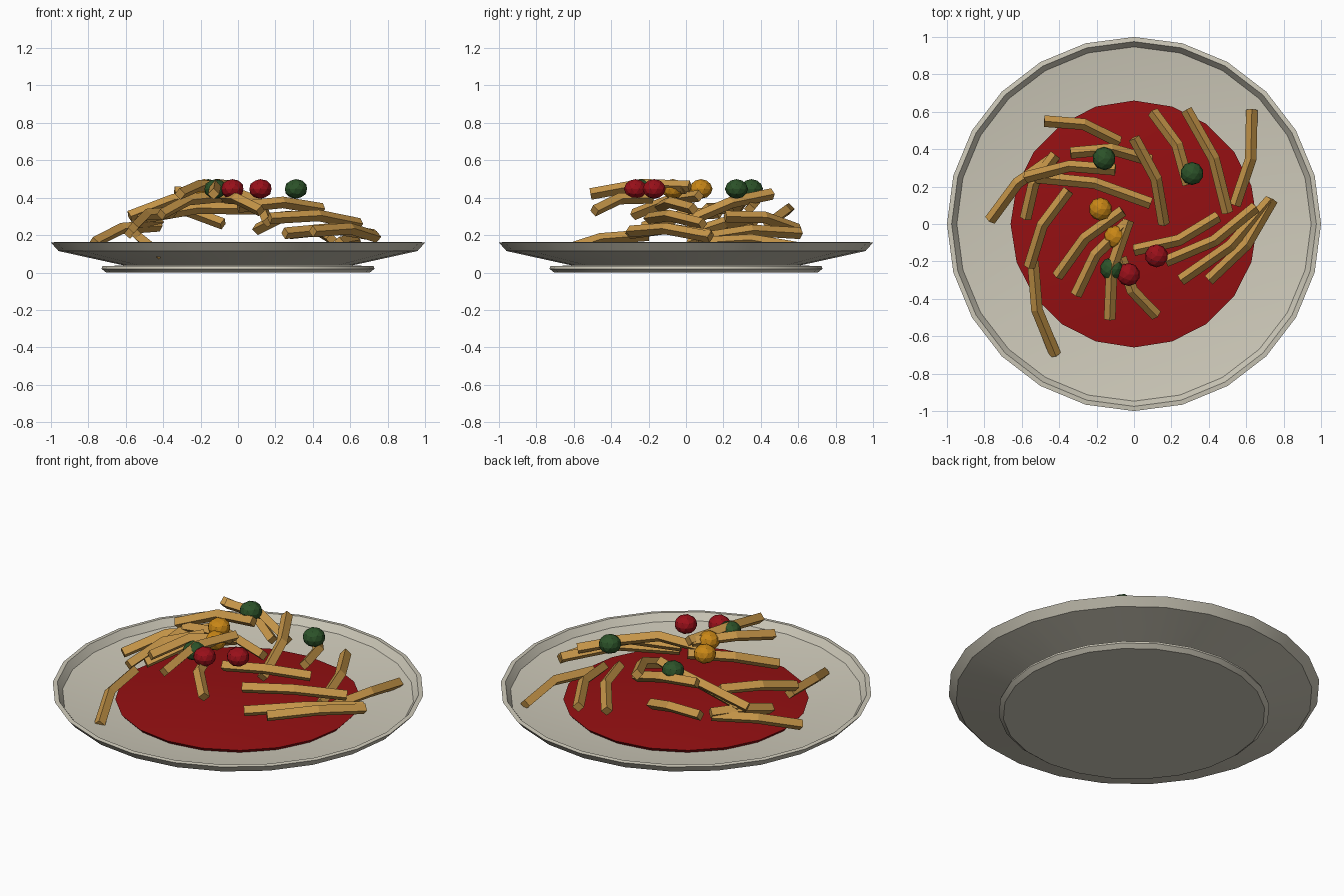
import bpy, bmesh, math
from mathutils import Vector

if "Cube" in bpy.data.objects:
    bpy.data.objects.remove(bpy.data.objects["Cube"])


def material(name, rgb):
    m = bpy.data.materials.new(name)
    m.diffuse_color = (*rgb, 1)
    m.use_nodes = True
    m.node_tree.nodes["Principled BSDF"].inputs["Base Color"].default_value = m.diffuse_color
    return m


CERAMIC = material("cream ceramic", (0.62, 0.59, 0.49))
SAUCE = material("tomato sauce", (0.30, 0.005, 0.006))
PASTA = material("golden pasta", (0.56, 0.30, 0.065))
RED = material("red vegetable", (0.32, 0.005, 0.01))
YELLOW = material("yellow vegetable", (0.58, 0.24, 0.008))
GREEN = material("green vegetable", (0.025, 0.085, 0.022))


def finish(bm, name, mat, smooth=False):
    bmesh.ops.recalc_face_normals(bm, faces=bm.faces)
    me = bpy.data.meshes.new(name)
    bm.to_mesh(me)
    bm.free()
    me.materials.append(mat)
    if smooth:
        me.shade_smooth()
        me.set_sharp_from_angle(angle=math.radians(30))
    ob = bpy.data.objects.new(name, me)
    bpy.context.collection.objects.link(ob)
    return ob


def lathe(name, profile, sides, mat):
    """Revolve (radius, z) points; radius 0 closes to a pole."""
    bm = bmesh.new()
    rings = []
    for r, z in profile:
        if r == 0:
            rings.append([bm.verts.new((0, 0, z))] * sides)
        else:
            rings.append([bm.verts.new((r * math.cos(2 * math.pi * i / sides),
                                        r * math.sin(2 * math.pi * i / sides), z))
                          for i in range(sides)])
    for a, b in zip(rings, rings[1:]):
        for i in range(sides):
            j = (i + 1) % sides
            bm.faces.new(list(dict.fromkeys([a[i], a[j], b[j], b[i]])))
    return finish(bm, name, mat, True)


def strand(name, start, end, r=0.031):
    """Square pasta stick, edge upward, bent up and away from the plate centre."""
    a, b = Vector(start), Vector(end)
    mid = (a + b) / 2
    out = (b - a).cross(Vector((0, 0, 1))).normalized()
    if out.dot(mid) < 0:
        out = -out
    pts = [a, mid + out * 0.04 + Vector((0, 0, 0.03)), b]
    bm = bmesh.new()
    rings = []
    for i, p in enumerate(pts):
        t = (pts[min(i + 1, 2)] - pts[max(i - 1, 0)]).normalized()
        side = t.cross(Vector((0, 0, 1))).normalized()
        up = side.cross(t)
        rings.append([bm.verts.new(p + d * r) for d in (side, up, -side, -up)])
    for p, q in zip(rings, rings[1:]):
        for k in range(4):
            bm.faces.new([p[k], p[(k + 1) % 4], q[(k + 1) % 4], q[k]])
    bm.faces.new(rings[0])
    bm.faces.new(rings[-1])
    return finish(bm, name, PASTA)


# Plate with foot and raised rim
lathe("plate", [(0, 0), (0.705, 0), (0.73, 0.02), (0.725, 0.034), (0.61, 0.038),
                (0.96, 0.115), (1.0, 0.16), (0.975, 0.163),
                (0.947, 0.122), (0.6, 0.075), (0, 0.07)], 24, CERAMIC)

# Shallow pool of sauce
lathe("sauce", [(0, 0.08), (0.64, 0.08), (0.66, 0.102), (0.4, 0.13), (0, 0.14)],
      20, SAUCE)

# Pasta strands as start and end points: front heap, right, back, left
front = [((-.41, -.28, .31), (-.06, .07, .41)), ((-.31, -.38, .42), (-.04, 0, .45)),
         ((-.13, -.51, .42), (-.03, .02, .46)), ((.12, -.49, .33), (-.07, -.18, .40)),
         ((0, -.14, .35), (.45, .04, .34))]
right = [((.17, -.20, .29), (.65, .09, .26)), ((.25, -.30, .21), (.73, .13, .20)),
         ((.40, -.30, .22), (.74, .13, .19)), ((.54, .10, .16), (.63, .61, .13)),
         ((.28, .61, .21), (.50, .06, .18))]
back = [((.10, .60, .23), (.29, .21, .30)), ((0, .46, .42), (.16, 0, .27)),
        ((-.48, .55, .34), (-.08, .44, .26)), ((-.34, .38, .43), (.09, .34, .34))]
left = [((-.77, .02, .16), (-.42, .36, .25)), ((-.58, .03, .21), (-.42, .37, .27)),
        ((-.58, .25, .30), (-.10, .29, .42)), ((-.53, .25, .29), (.09, .11, .34)),
        ((-.56, -.23, .24), (-.35, .18, .32)), ((-.54, -.20, .20), (-.42, -.70, .10))]
for side, group in (("front", front), ("right", right), ("back", back), ("left", left)):
    for i, (start, end) in enumerate(group):
        strand(f"pasta_strand_{side}_{i + 1}", start, end)

# Vegetable pieces on top
for label, mat, spots in (("red", RED, [(-.03, -.27), (.12, -.17)]),
                          ("yellow", YELLOW, [(-.18, .08), (-.10, -.07)]),
                          ("green", GREEN, [(-.16, .35), (.31, .27), (-.12, -.24)])):
    for i, (x, y) in enumerate(spots):
        bm = bmesh.new()
        bmesh.ops.create_icosphere(bm, subdivisions=2, radius=0.062)
        bmesh.ops.scale(bm, vec=(1, 1, 0.85), verts=bm.verts)
        bmesh.ops.translate(bm, vec=(x, y, 0.447), verts=bm.verts)
        finish(bm, f"{label}_vegetable_{i + 1}", mat)
